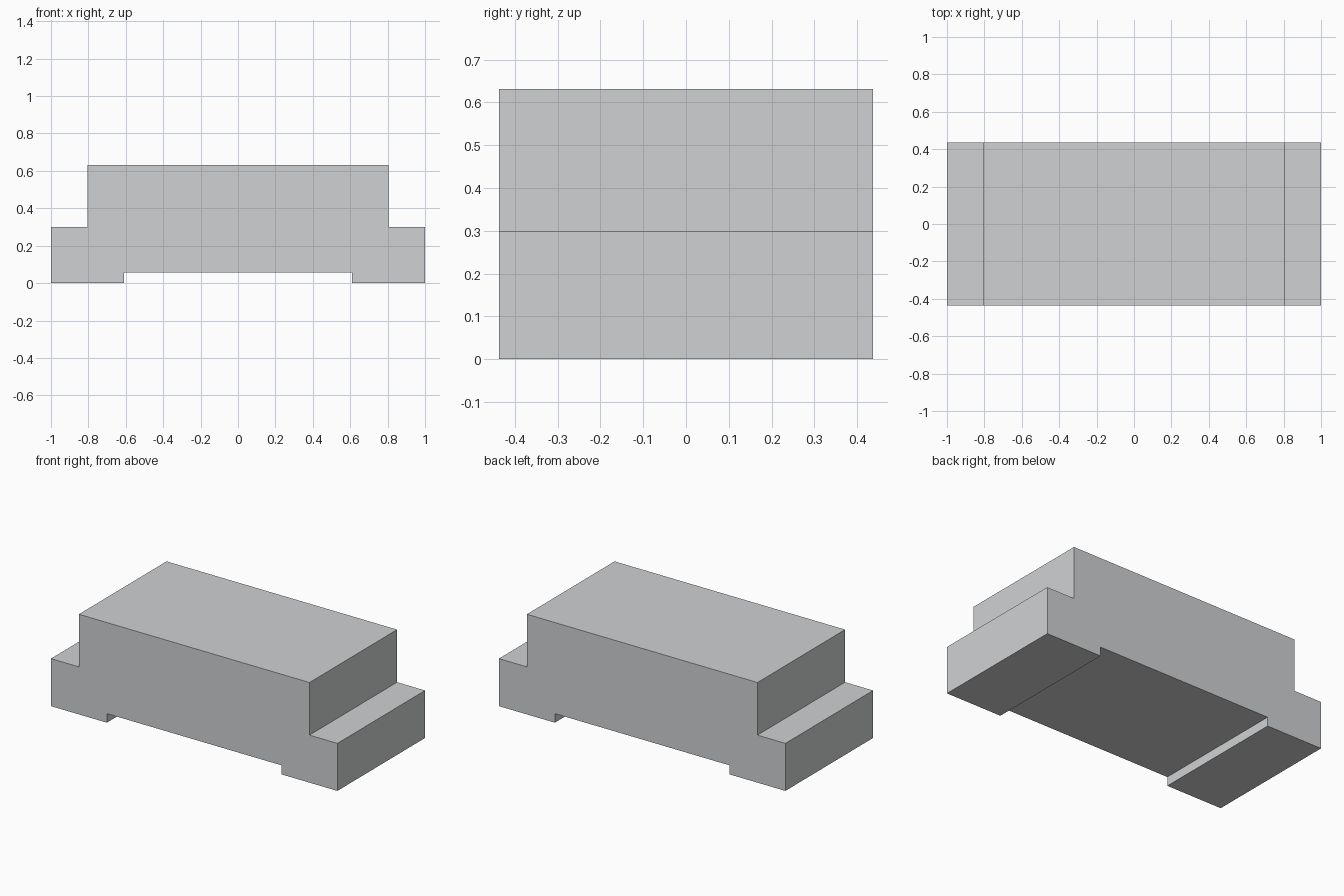
import bpy
import bmesh

cube = bpy.data.objects.get("Cube")
if cube:
    bpy.data.objects.remove(cube, do_unlink=True)

# Single light grey material
GREY = (0.625, 0.64, 0.65, 1.0)
grey = bpy.data.materials.new("light grey")
grey.use_nodes = True
grey.diffuse_color = GREY
grey.node_tree.nodes["Principled BSDF"].inputs["Base Color"].default_value = GREY

# Half profile of the stepped block: raised underside, feet, ledges and top
HALF_DEPTH = 0.437
half = [(0.61, 0.057), (0.61, 0), (1, 0), (1, 0.3), (0.805, 0.3), (0.805, 0.632)]
profile = half + [(-x, z) for x, z in reversed(half)]


def extrude_profile(name, points, half_depth, material):
    """Extrude an x-z outline along y into a solid."""
    bm = bmesh.new()
    front = bm.faces.new([bm.verts.new((x, -half_depth, z)) for x, z in points])
    back = bmesh.ops.extrude_face_region(bm, geom=[front], use_keep_orig=True)
    verts = [v for v in back["geom"] if isinstance(v, bmesh.types.BMVert)]
    bmesh.ops.translate(bm, verts=verts, vec=(0, 2 * half_depth, 0))
    bmesh.ops.recalc_face_normals(bm, faces=bm.faces)
    mesh = bpy.data.meshes.new(name)
    bm.to_mesh(mesh)
    bm.free()
    mesh.materials.append(material)
    obj = bpy.data.objects.new(name, mesh)
    bpy.context.collection.objects.link(obj)


extrude_profile("stepped_block", profile, HALF_DEPTH, grey)
